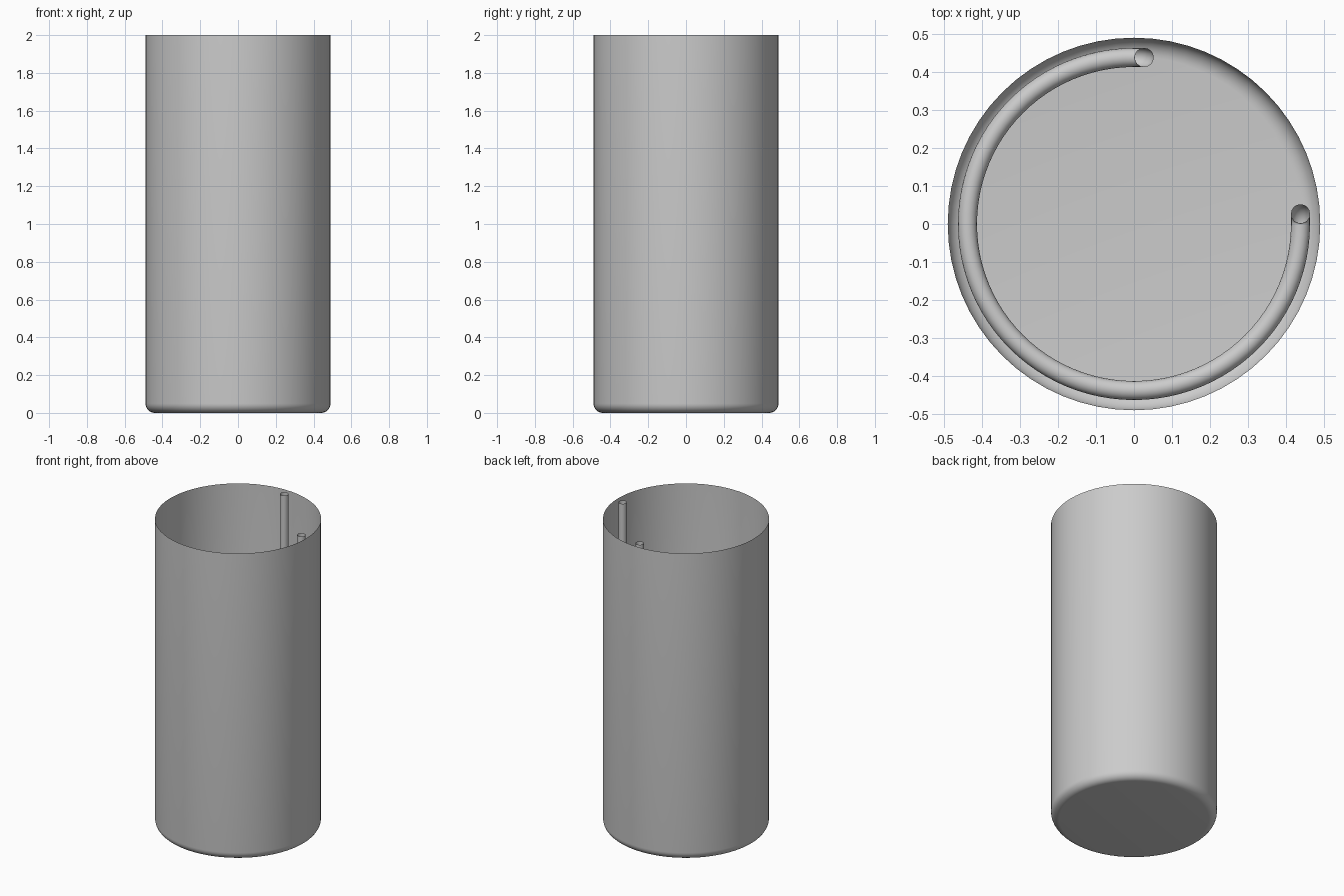
import bpy
import bmesh
from math import sin, cos, pi, radians
from mathutils import Vector

cube = bpy.data.objects.get("Cube")
if cube:
    bpy.data.objects.remove(cube, do_unlink=True)

HEIGHT = 2.0
RADIUS = 0.49
FILLET = 0.05
COIL_RADIUS = 0.438
TUBE_RADIUS = 0.025
BEND = 0.027
COIL_Z = 0.1

grey = bpy.data.materials.new("plain grey")
grey.use_nodes = True
grey.diffuse_color = (0.6, 0.6, 0.6, 1)
grey.node_tree.nodes["Principled BSDF"].inputs["Base Color"].default_value = grey.diffuse_color


def finish(obj):
    obj.data.materials.append(grey)
    bpy.ops.object.select_all(action="DESELECT")
    obj.select_set(True)
    bpy.context.view_layer.objects.active = obj
    if obj.type == "CURVE":
        bpy.ops.object.convert(target="MESH")
    bpy.ops.object.shade_smooth_by_angle(angle=radians(40))


# Open thin-walled vessel: rounded profile spun around z
profile = [Vector((0, 0, 0))]
for i in range(9):
    a = i / 8 * pi / 2
    profile.append(Vector((RADIUS - FILLET + FILLET * sin(a), 0, FILLET * (1 - cos(a)))))
profile.append(Vector((RADIUS, 0, HEIGHT)))

bm = bmesh.new()
verts = [bm.verts.new(p) for p in profile]
edges = [bm.edges.new(pair) for pair in zip(verts, verts[1:])]
bmesh.ops.spin(bm, geom=verts + edges, cent=(0, 0, 0), axis=(0, 0, 1),
               angle=2 * pi, steps=64, use_merge=True)
bmesh.ops.remove_doubles(bm, verts=bm.verts, dist=0.0001)
bmesh.ops.recalc_face_normals(bm, faces=bm.faces)
if sum(f.normal.dot(f.calc_center_median() * Vector((1, 1, 0))) for f in bm.faces) < 0:
    bmesh.ops.reverse_faces(bm, faces=bm.faces)
mesh = bpy.data.meshes.new("vessel")
bm.to_mesh(mesh)
bm.free()
vessel = bpy.data.objects.new("vessel", mesh)
bpy.context.collection.objects.link(vessel)
finish(vessel)

# Pipe path: riser, tight bend, three-quarter ring, bend, riser
riser = [Vector((BEND, COIL_RADIUS, HEIGHT))]
for i in range(8, 0, -1):
    a = i / 8 * pi / 2
    riser.append(Vector((BEND * sin(a), COIL_RADIUS, COIL_Z + BEND * (1 - cos(a)))))
ring = []
for i in range(73):
    a = pi / 2 + i / 72 * 1.5 * pi
    ring.append(Vector((COIL_RADIUS * cos(a), COIL_RADIUS * sin(a), COIL_Z)))
path = riser + ring + [Vector((p.y, p.x, p.z)) for p in reversed(riser)]

# Open-ended coil pipe
curve = bpy.data.curves.new("coil_pipe", "CURVE")
curve.dimensions = "3D"
curve.bevel_depth = TUBE_RADIUS
curve.bevel_resolution = 6
curve.use_fill_caps = False
spline = curve.splines.new("POLY")
spline.points.add(len(path) - 1)
for point, p in zip(spline.points, path):
    point.co = (*p, 1)
coil = bpy.data.objects.new("coil_pipe", curve)
bpy.context.collection.objects.link(coil)
finish(coil)
